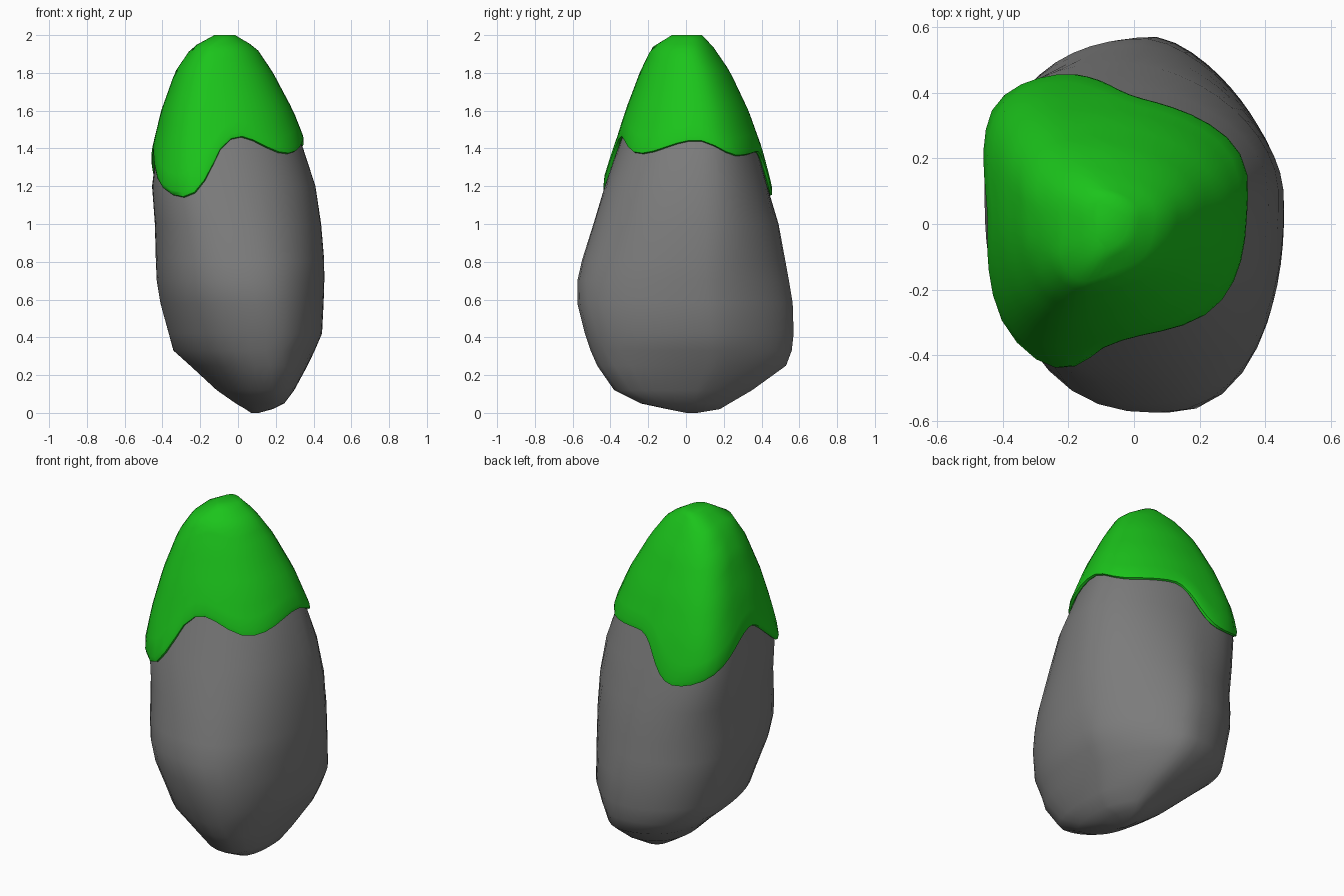
import bpy, bmesh
from math import cos, sin, pi, radians

if "Cube" in bpy.data.objects:
    bpy.data.objects.remove(bpy.data.objects["Cube"], do_unlink=True)

SEG = 48
DRIP = 247  # angle of the front drip, where the rings start

# Stone outline: height, x min, x max, y min, y max
RINGS = [
    (0.00, 0.07, 0.11, 0.00, 0.06),
    (0.02, 0.04, 0.18, -0.10, 0.18),
    (0.05, -0.01, 0.24, -0.24, 0.23),
    (0.12, -0.11, 0.29, -0.38, 0.35),
    (0.25, -0.25, 0.36, -0.47, 0.53),
    (0.33, -0.34, 0.40, -0.505, 0.56),
    (0.42, -0.365, 0.44, -0.535, 0.57),
    (0.58, -0.41, 0.45, -0.575, 0.565),
    (0.70, -0.43, 0.455, -0.575, 0.545),
    (0.81, -0.435, 0.455, -0.55, 0.525),
    (1.00, -0.44, 0.44, -0.49, 0.49),
    (1.20, -0.455, 0.41, -0.43, 0.43),
    (1.40, -0.43, 0.345, -0.36, 0.38),
    (1.60, -0.385, 0.27, -0.30, 0.31),
    (1.80, -0.315, 0.165, -0.225, 0.215),
    (1.92, -0.23, 0.08, -0.165, 0.13),
    (1.98, -0.11, -0.03, -0.06, 0.07),
]
# Squareness of the four quadrants at several heights
CORNERS = [(0.5, (1.55, 2.15, 2.5, 2.1)),
           (0.9, (1.7, 2.2, 2.5, 2.2)),
           (1.25, (1.95, 3.6, 2.6, 2.4)),
           (2.0, (2.0, 2.2, 2.2, 2.0))]
# Dripping rim of the cap: angle, height
RIM = [(DRIP - 360, 1.14), (-70, 1.46), (-40, 1.37), (-4, 1.44), (23, 1.36),
       (57, 1.38), (113, 1.15), (193, 1.40), (DRIP, 1.14)]


def mix(a, b, t):
    return a + (b - a) * t


def bracket(rows, value):
    """Find the two rows around a value, and the fraction between them."""
    value = max(rows[0][0], min(rows[-1][0], value))
    for a, b in zip(rows, rows[1:]):
        if value <= b[0]:
            return a, b, (value - a[0]) / (b[0] - a[0])


def stone_point(angle, z, offset=0.0, lift=0.0):
    a, b, t = bracket(RINGS, z)
    x0, x1, y0, y1 = (mix(p, q, t) for p, q in zip(a[1:], b[1:]))
    # Off-centre axis, so each quadrant has its own radii
    lean = 0.16 if z < 0.9 else 0.28
    cx = (x0 + x1) / 2 + lean * (x1 - x0) * max(0.9 - z, -0.5)
    cy = (y0 + y1) / 2 + 0.11 * (y1 - y0)
    c, s = cos(angle), sin(angle)
    quadrant = (0 if c >= 0 else 1) if s >= 0 else (3 if c >= 0 else 2)
    a, b, t = bracket(CORNERS, z)
    p = mix(a[1][quadrant], b[1][quadrant], t)
    rx = x1 - cx if c >= 0 else cx - x0
    ry = y1 - cy if s >= 0 else cy - y0
    r = (abs(c / rx) ** p + abs(s / ry) ** p) ** (-1 / p) + offset
    # The lower stone is slightly skewed
    skew = 0.1 * min(1, max(0, 1.2 - z))
    return (cx + r * (c - skew * s), cy + r * s, z + lift)


def rim_height(angle):
    a, b, t = bracket(RIM, angle * 180 / pi)
    return mix(a[1], b[1], (1 - cos(pi * t)) / 2)


def material(name, color):
    m = bpy.data.materials.new(name)
    m.use_nodes = True
    m.diffuse_color = color
    bsdf = m.node_tree.nodes["Principled BSDF"]
    bsdf.inputs["Base Color"].default_value = color
    bsdf.inputs["Roughness"].default_value = 0.8
    return m


def loft(name, rows, mat, close_bottom):
    """Skin closed rings of points from bottom to top."""
    bm = bmesh.new()
    loops = [[bm.verts.new(p) for p in row] for row in rows]
    for low, high in zip(loops, loops[1:]):
        for i in range(SEG):
            j = (i + 1) % SEG
            bm.faces.new((low[i], low[j], high[j], high[i]))
    bm.faces.new(loops[-1])
    if close_bottom:
        bm.faces.new(loops[0][::-1])
    mesh = bpy.data.meshes.new(name)
    bm.to_mesh(mesh)
    bm.free()
    obj = bpy.data.objects.new(name, mesh)
    bpy.context.collection.objects.link(obj)
    mesh.materials.append(mat)
    bpy.ops.object.select_all(action="DESELECT")
    obj.select_set(True)
    bpy.context.view_layer.objects.active = obj
    bpy.ops.object.shade_smooth_by_angle(angle=radians(50))


angles = [2 * pi * i / SEG + radians(DRIP - 360) for i in range(SEG)]

# Stone body
stone = [[stone_point(a, ring[0]) for a in angles] for ring in RINGS]
loft("stone", stone, material("stone grey", (0.2, 0.2, 0.2, 1)), True)

# Moss cap: a rounded lip, then a thin shell up to the peak
cap = []
for rise, offset in ((0.02, -0.015), (0.0, 0.005), (0.005, 0.018), (0.03, 0.025)):
    cap.append([stone_point(a, rim_height(a) + rise, offset) for a in angles])
TOP = RINGS[-1][0]
STEPS = 12
for k in range(1, STEPS + 1):
    t = 1 - (1 - k / STEPS) ** 1.4
    cap.append([stone_point(a, mix(rim_height(a) + 0.03, TOP, t),
                            mix(0.025, 0.015, t), 0.02 * t ** 3) for a in angles])
loft("moss_cap", cap, material("moss green", (0.011, 0.55, 0.011, 1)), False)
